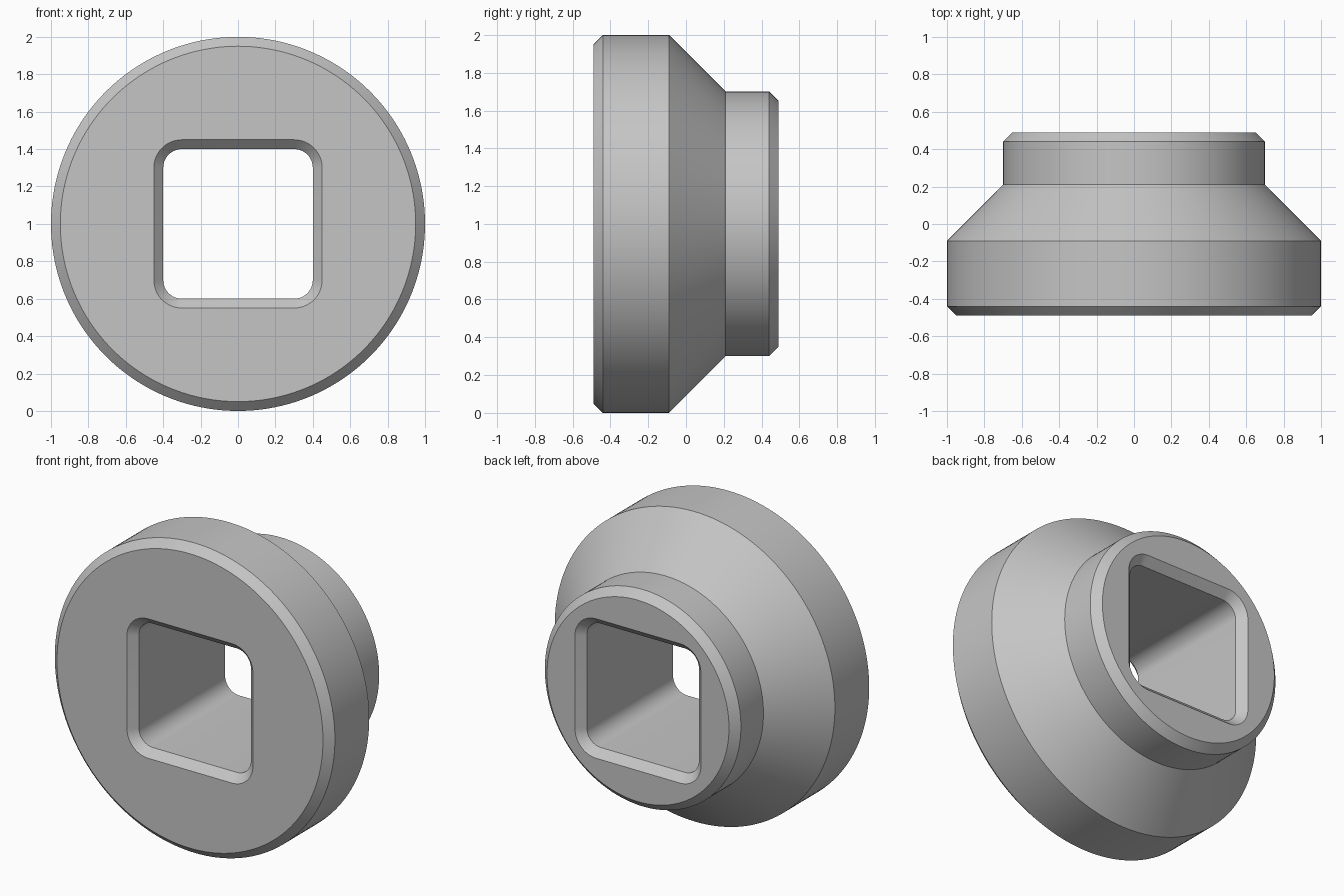
import bpy, bmesh
from math import sin, cos, pi

cube = bpy.data.objects.get("Cube")
if cube:
    bpy.data.objects.remove(cube, do_unlink=True)

MID_Z = 1.0
grey = bpy.data.materials.new("plain_grey")
grey.use_nodes = True
colour = (0.56, 0.56, 0.56, 1)
grey.diffuse_color = colour
grey.node_tree.nodes["Principled BSDF"].inputs["Base Color"].default_value = colour


def loft(name, sections):
    """Skin closed (x, z) outlines placed along y and cap both ends."""
    bm = bmesh.new()
    rings = [[bm.verts.new((x, y, z + MID_Z)) for x, z in pts] for y, pts in sections]
    n = len(rings[0])
    for a, b in zip(rings, rings[1:]):
        for i in range(n):
            j = (i + 1) % n
            bm.faces.new((a[i], a[j], b[j], b[i]))
    bm.faces.new(rings[0])
    bm.faces.new(rings[-1])
    bmesh.ops.recalc_face_normals(bm, faces=bm.faces)
    mesh = bpy.data.meshes.new(name)
    bm.to_mesh(mesh)
    bm.free()
    mesh.materials.append(grey)
    obj = bpy.data.objects.new(name, mesh)
    bpy.context.collection.objects.link(obj)
    return obj


def circle(r, n=160):
    return [(r * cos(2 * pi * i / n), r * sin(2 * pi * i / n)) for i in range(n)]


def rounded_square(r, centre=0.3, steps=12):
    """Square outline whose corner arcs of radius r sit on fixed centres."""
    pts = []
    for k, (sx, sz) in enumerate(((1, 1), (-1, 1), (-1, -1), (1, -1))):
        for i in range(steps + 1):
            a = (k + i / steps) * pi / 2
            pts.append((sx * centre + r * cos(a), sz * centre + r * sin(a)))
    return pts


# Flange, cone and neck with chamfered ends
profile = [(-0.49, 0.95), (-0.44, 1.0), (-0.09, 1.0), (0.21, 0.7), (0.44, 0.7), (0.49, 0.65)]
body = loft("stepped_hub", [(y, circle(r)) for y, r in profile])

# Square bore, flared at both ends to chamfer its mouths
bore = [(-0.59, 0.25), (-0.44, 0.1), (0.44, 0.1), (0.59, 0.25)]
cutter = loft("bore_cutter", [(y, rounded_square(r)) for y, r in bore])
cutter.hide_render = True

cut = body.modifiers.new("square_bore", "BOOLEAN")
cut.operation = "DIFFERENCE"
cut.solver = "EXACT"
cut.object = cutter

bpy.ops.object.select_all(action="DESELECT")
body.select_set(True)
bpy.context.view_layer.objects.active = body
bpy.ops.object.modifier_apply(modifier=cut.name)
bpy.data.objects.remove(cutter, do_unlink=True)
bpy.ops.object.shade_smooth_by_angle(angle=pi / 6)
